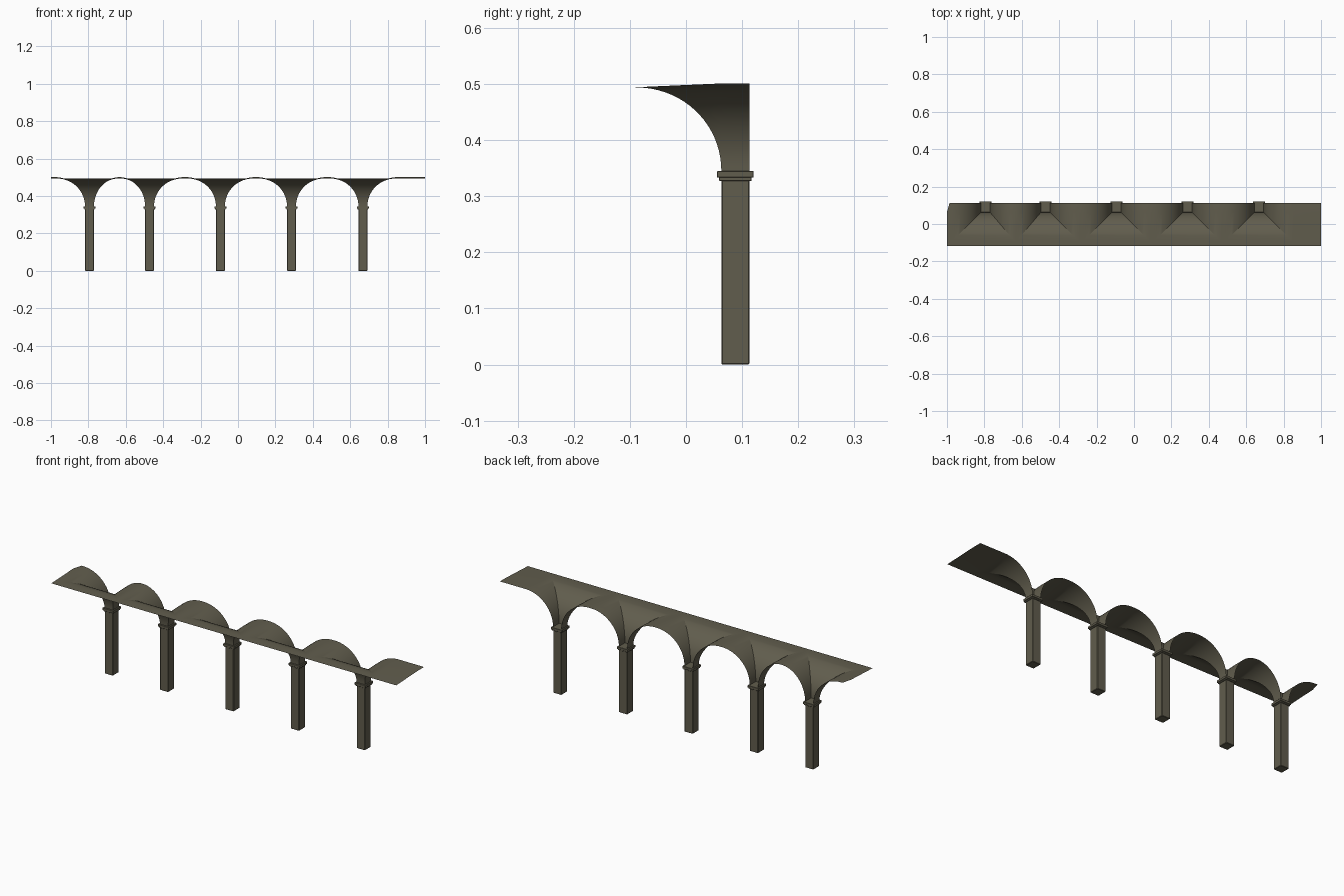
import bpy, bmesh, math

if "Cube" in bpy.data.objects:
    bpy.data.objects.remove(bpy.data.objects["Cube"])

COLS = [-0.794, -0.473, -0.094, 0.286, 0.668]
HW = 0.024                      # half width of a column
Y0, Y1 = 0.063, 0.113           # front and back of a column
Z0, Z1, FRONT = 0.345, 0.501, -0.118

stone = bpy.data.materials.new("olive_stone")
stone.diffuse_color = (0.12, 0.11, 0.075, 1)
stone.use_nodes = True
stone.node_tree.nodes["Principled BSDF"].inputs["Base Color"].default_value = stone.diffuse_color


def finish(name, bm):
    bmesh.ops.recalc_face_normals(bm, faces=bm.faces)
    me = bpy.data.meshes.new(name)
    bm.to_mesh(me)
    bm.free()
    me.materials.append(stone)
    ob = bpy.data.objects.new(name, me)
    bpy.context.collection.objects.link(ob)
    return ob


def box(name, x0, x1, y0, y1, z0, z1, bevel):
    bm = bmesh.new()
    bmesh.ops.create_cube(bm, size=1)
    for v in bm.verts:
        v.co.x = (x0 + x1) / 2 + v.co.x * (x1 - x0)
        v.co.y = (y0 + y1) / 2 + v.co.y * (y1 - y0)
        v.co.z = (z0 + z1) / 2 + v.co.z * (z1 - z0)
    ob = finish(name, bm)
    mod = ob.modifiers.new("edge_bevel", 'BEVEL')
    mod.width, mod.segments = bevel, 1


# columns: shaft plus two-step capital
for i, cx in enumerate(COLS, 1):
    for part, grow, z0, z1, bev in (("shaft", 0, 0, 0.33, 0.002),
                                    ("capital_neck", 0.004, 0.327, 0.334, 0.001),
                                    ("capital", 0.0075, 0.333, Z0, 0.001)):
        w = HW + grow
        box(f"{part}_{i}", cx - w, cx + w, Y0 - grow, Y1 + grow, z0, z1, bev)

# vault: U-shaped level rings flare from each capital to its bay boundary
mids = [(a + b) / 2 for a, b in zip(COLS, COLS[1:])]
bounds = [-1.0] + mids + [1.0]
bm = bmesh.new()
N = 20
for i, cx in enumerate(COLS):
    lo, hi = bounds[i], bounds[i + 1]
    rl = min(cx - HW - lo, 0.16)
    rr = min(hi - cx - HW, 0.16)
    rings = []
    for k in range(N + 1):
        a = math.pi / 2 * k / N
        t = 1 - math.cos(a)
        rings.append((cx - HW - rl * t, cx + HW + rr * t, Y0 - 0.16 * t,
                      Z0 + (Z1 - Z0) * math.sin(a)))
    rings.append((lo, hi, FRONT, Z1))
    prev = None
    for xl, xr, y, z in rings:
        # the crown dips slightly towards the front
        zf = z - 0.008 * (Y0 - y) / 0.18
        back_l = xl + 0.014 if xl == -1.0 else xl
        cur = [bm.verts.new(p) for p in ((back_l, Y1, z), (xl, Y0, z), (xl, y, zf),
                                         (xr, y, zf), (xr, Y0, z), (xr, Y1, z))] \
            if y < Y0 - 1e-6 else \
            [bm.verts.new(p) for p in ((xl, Y1, z), (xl, Y0 + 1e-4, z), (xl, y, z),
                                       (xr, y, z), (xr, Y0 + 1e-4, z), (xr, Y1, z))]
        if prev:
            for j in range(5):
                bm.faces.new((prev[j], prev[j + 1], cur[j + 1], cur[j]))
        prev = cur
bmesh.ops.remove_doubles(bm, verts=bm.verts, dist=1e-5)
vault = finish("vaulted_ceiling", bm)
bpy.context.view_layer.objects.active = vault
vault.select_set(True)
bpy.ops.object.shade_smooth_by_angle(angle=math.radians(20))
